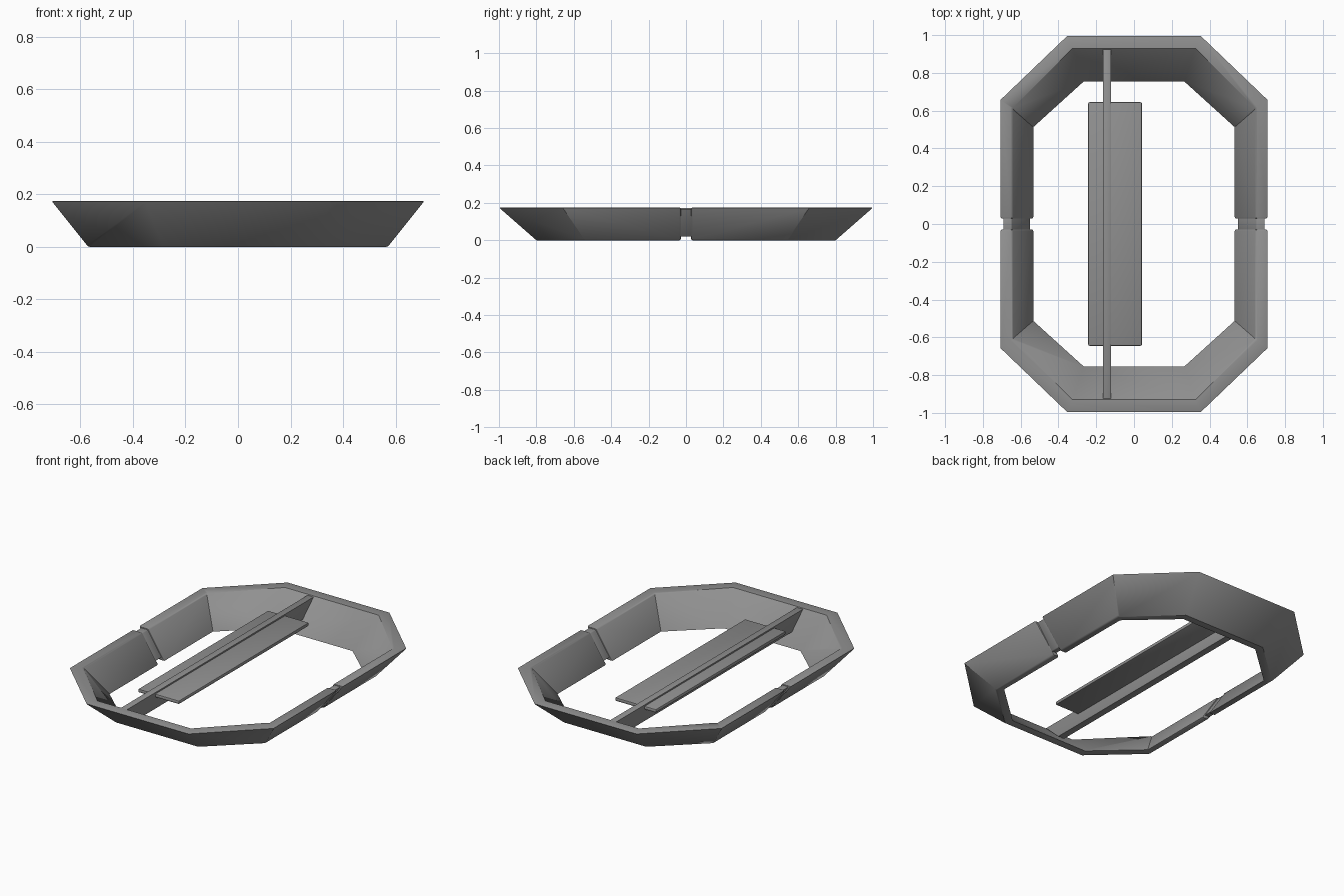
import bpy, bmesh, math

cube = bpy.data.objects.get("Cube")
if cube:
    bpy.data.objects.remove(cube, do_unlink=True)

# Single dark metal colour
metal = bpy.data.materials.new("dark_grey_metal")
metal.use_nodes = True
GREY = (0.28, 0.28, 0.28, 1.0)
metal.diffuse_color = GREY
metal.node_tree.nodes["Principled BSDF"].inputs["Base Color"].default_value = GREY


def loft(name, sections, bevel=0.008):
    """Skin a row of matching closed cross-sections and cap both ends."""
    bm = bmesh.new()
    rows = [[bm.verts.new(p) for p in s] for s in sections]
    n = len(rows[0])
    for r0, r1 in zip(rows, rows[1:]):
        for i in range(n):
            j = (i + 1) % n
            bm.faces.new((r0[i], r0[j], r1[j], r1[i]))
    bm.faces.new(rows[0][::-1])
    bm.faces.new(rows[-1])
    bmesh.ops.recalc_face_normals(bm, faces=bm.faces[:])
    me = bpy.data.meshes.new(name)
    bm.to_mesh(me)
    bm.free()
    me.materials.append(metal)
    ob = bpy.data.objects.new(name, me)
    bpy.context.collection.objects.link(ob)
    mod = ob.modifiers.new("soft_edges", 'BEVEL')
    mod.width = bevel
    mod.segments = 2
    mod.limit_method = 'ANGLE'
    mod.angle_limit = math.radians(50)
    bpy.ops.object.select_all(action='DESELECT')
    ob.select_set(True)
    bpy.context.view_layer.objects.active = ob
    bpy.ops.object.modifier_apply(modifier=mod.name)
    bpy.ops.object.shade_smooth_by_angle(angle=math.radians(32))
    return ob


TOP = 0.175
GAP = 0.028
# Sloped wall profile: side x, side corner y, end corner x, end y, height
WALL = [
    (0.71, 0.66, 0.355, 1.00, TOP),     # outer top
    (0.645, 0.61, 0.325, 0.93, TOP),    # inner top
    (0.53, 0.51, 0.265, 0.75, 0.0),     # inner bottom
    (0.57, 0.54, 0.285, 0.80, 0.0),     # outer bottom
]

# Two half-octagon frame halves
for name, s in (("back_frame_half", 1), ("front_frame_half", -1)):
    stations = [
        [(sx, s * GAP, z) for sx, cy, cx, ey, z in WALL],
        [(sx, s * cy, z) for sx, cy, cx, ey, z in WALL],
        [(cx, s * ey, z) for sx, cy, cx, ey, z in WALL],
    ]
    mirrored = [[(-x, y, z) for x, y, z in st] for st in reversed(stations)]
    loft(name, stations + mirrored)

# Slimmer connectors bridging the gaps between the halves
LINK = [(0.692, 0.168), (0.648, 0.168), (0.55, 0.02), (0.583, 0.02)]
for name, s in (("left_connector", 1), ("right_connector", -1)):
    loft(name, [[(s * x, y, z) for x, z in LINK] for y in (-0.05, 0.05)], 0.004)

# Upright crossbar with ends slanted to meet the sloped walls
ends = [(-0.925, 0.172), (0.925, 0.172), (0.815, 0.07), (-0.815, 0.07)]
loft("crossbar", [[(x, y, z) for y, z in ends] for x in (-0.165, -0.122)], 0.002)

# Flat slat carried by the crossbar
slat = [(-0.243, 0.14), (0.042, 0.14), (0.042, 0.163), (-0.243, 0.163)]
loft("slat", [[(x, y, z) for x, z in slat] for y in (-0.645, 0.645)], 0.008)
